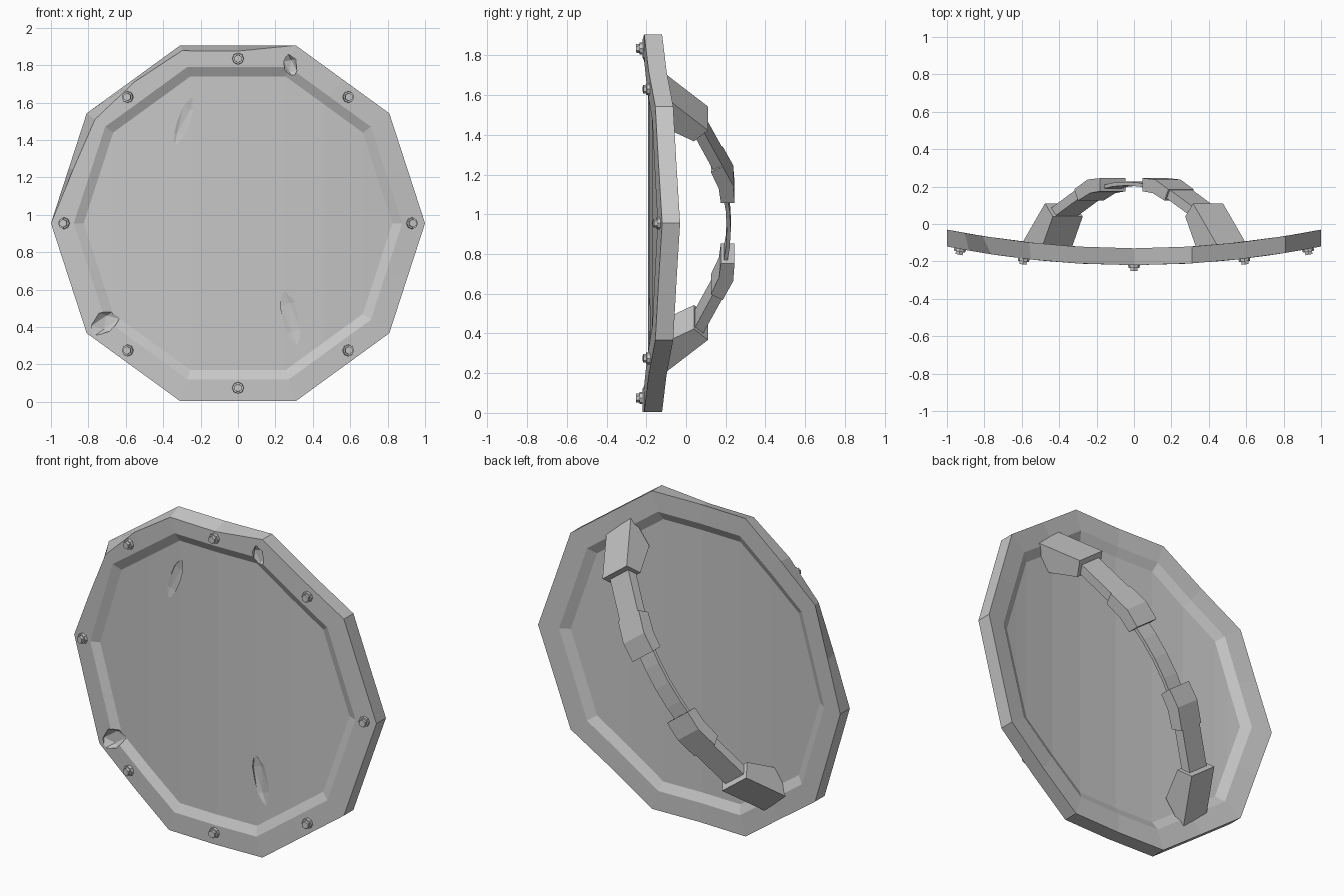
import bpy, bmesh, math
from mathutils import Vector, Matrix

cube = bpy.data.objects.get("Cube")
if cube:
    bpy.data.objects.remove(cube)

CENTRE = 0.955
BEND = 0.1      # sideways curvature of the shield
N = 20          # ten corners plus ten edge midpoints

grey = bpy.data.materials.new("worn grey")
grey.use_nodes = True
COLOUR = (0.57, 0.57, 0.57, 1)
grey.diffuse_color = COLOUR
grey.node_tree.nodes["Principled BSDF"].inputs["Base Color"].default_value = COLOUR


def make_object(name, bm):
    bmesh.ops.recalc_face_normals(bm, faces=bm.faces[:])
    mesh = bpy.data.meshes.new(name)
    bm.to_mesh(mesh)
    bm.free()
    mesh.materials.append(grey)
    obj = bpy.data.objects.new(name, mesh)
    bpy.context.collection.objects.link(obj)
    return obj


def rim_point(k, radius, y):
    """Point k on a bent decagon; odd points are edge midpoints."""
    if k % 2:
        radius *= math.cos(math.pi / 10)
    a = math.tau * k / N
    x = radius * math.cos(a)
    return Vector((x, y + BEND * x * x, CENTRE + radius * math.sin(a)))


# Shield body: rim with bevelled recesses and a thin panel
WORN = {5: 0.968, 6: 0.97, 7: 0.985, 8: 0.945, 9: 0.975}   # worn front edge
PROFILE = [(0.825, -0.192), (0.878, -0.22), (1, -0.22),
           (1, -0.13), (0.878, -0.13), (0.825, -0.157)]
bm = bmesh.new()
rings = []
for i, (r, y) in enumerate(PROFILE):
    rings.append([bm.verts.new(rim_point(k, r * (WORN.get(k, 1) if i == 2 else 1), y))
                  for k in range(N)])
for a, b in zip(rings, rings[1:]):
    for k in range(N):
        j = (k + 1) % N
        bm.faces.new((a[k], a[j], b[j], b[k]))
for ring in (rings[0], rings[-1]):          # panel in upright strips
    half = N // 2
    bm.faces.new((ring[0], ring[1], ring[-1]))
    for k in range(1, half - 1):
        bm.faces.new((ring[k], ring[k + 1], ring[N - k - 1], ring[N - k]))
    bm.faces.new((ring[half - 1], ring[half], ring[half + 1]))
shield = make_object("shield_body", bm)

# Battle damage: shallow gouges; place, half sizes, turn about y
GOUGES = [((0.28, -0.21, 1.795), (0.04, 0.03, 0.07), -0.2),
          ((-0.71, -0.165, 0.425), (0.1, 0.035, 0.06), -0.6),
          ((-0.29, -0.183, 1.5), (0.04, 0.012, 0.16), 0.35),
          ((0.28, -0.183, 0.45), (0.05, 0.012, 0.17), -0.25)]
bm = bmesh.new()
for place, size, turn in GOUGES:
    bmesh.ops.create_icosphere(
        bm, subdivisions=1, radius=1,
        matrix=Matrix.Translation(place) @ Matrix.Rotation(turn, 4, 'Y')
        @ Matrix.Diagonal((*size, 1)))
cutter = make_object("gouge_cutter", bm)
cutter.hide_render = True
mod = shield.modifiers.new("gouges", 'BOOLEAN')
mod.operation = 'DIFFERENCE'
mod.solver = 'EXACT'
mod.object = cutter
bpy.context.view_layer.objects.active = shield
bpy.ops.object.modifier_apply(modifier=mod.name)
bpy.data.objects.remove(cutter)

# Rim bolts: washer with a hexagonal head, square to the bent rim
BOLTS = [(0, 0.88), (0.59, 0.675), (0.93, 0), (0.59, -0.68), (0, -0.88)]
bolts = BOLTS + [(-x, z) for x, z in BOLTS if x]
for n, (x, z) in enumerate(bolts):
    bm = bmesh.new()
    base = Matrix.Translation((x, -0.22 + BEND * x * x, CENTRE + z)) \
        @ Matrix.Rotation(2 * BEND * x, 4, 'Z') @ Matrix.Rotation(math.pi / 2, 4, 'X')
    for sides, radius, depth in ((8, 0.033, 0.03), (6, 0.024, 0.062)):
        bmesh.ops.create_cone(bm, cap_ends=True, segments=sides, radius1=radius,
                              radius2=radius * 0.9, depth=depth, matrix=base)
    make_object(f"rim_bolt_{n + 1}", bm)

# Diagonal handle on the back: (along, y) profiles extruded across
ALONG = Vector((0.6, 0, 0.8))
ACROSS = Vector((0.8, 0, -0.6))


def handle_part(name, profile, half_width, side=1):
    bm = bmesh.new()
    ends = []
    for w in (-half_width, half_width):
        ends.append([bm.verts.new(Vector((0, y, CENTRE)) + side * (s * ALONG + w * ACROSS))
                     for s, y in profile])
        bm.faces.new(ends[-1])
    a, b = ends
    for i in range(len(a)):
        j = (i + 1) % len(a)
        bm.faces.new((a[i], a[j], b[j], b[i]))
    return make_object(name, bm)


for label, side in (("upper", 1), ("lower", -1)):
    handle_part(f"{label}_handle_foot",
                [(0.89, -0.13), (0.66, 0.11), (0.59, 0.04), (0.69, -0.13)], 0.1, side)
    handle_part(f"{label}_handle_link",
                [(0.64, 0.085), (0.38, 0.2), (0.36, 0.15), (0.61, 0.04)], 0.075, side)
    handle_part(f"{label}_grip_block",
                [(0.42, 0.185), (0.3, 0.238), (0.19, 0.245), (0.19, 0.175),
                 (0.28, 0.165), (0.385, 0.125)], 0.085, side)

# Thin bowed strap between the grip blocks
curve = [(s, 0.226 - 0.4 * s * s) for s in (-0.24, -0.12, 0, 0.12, 0.24)]
handle_part("grip_strap", curve + [(s, y - 0.02) for s, y in reversed(curve)], 0.055)
